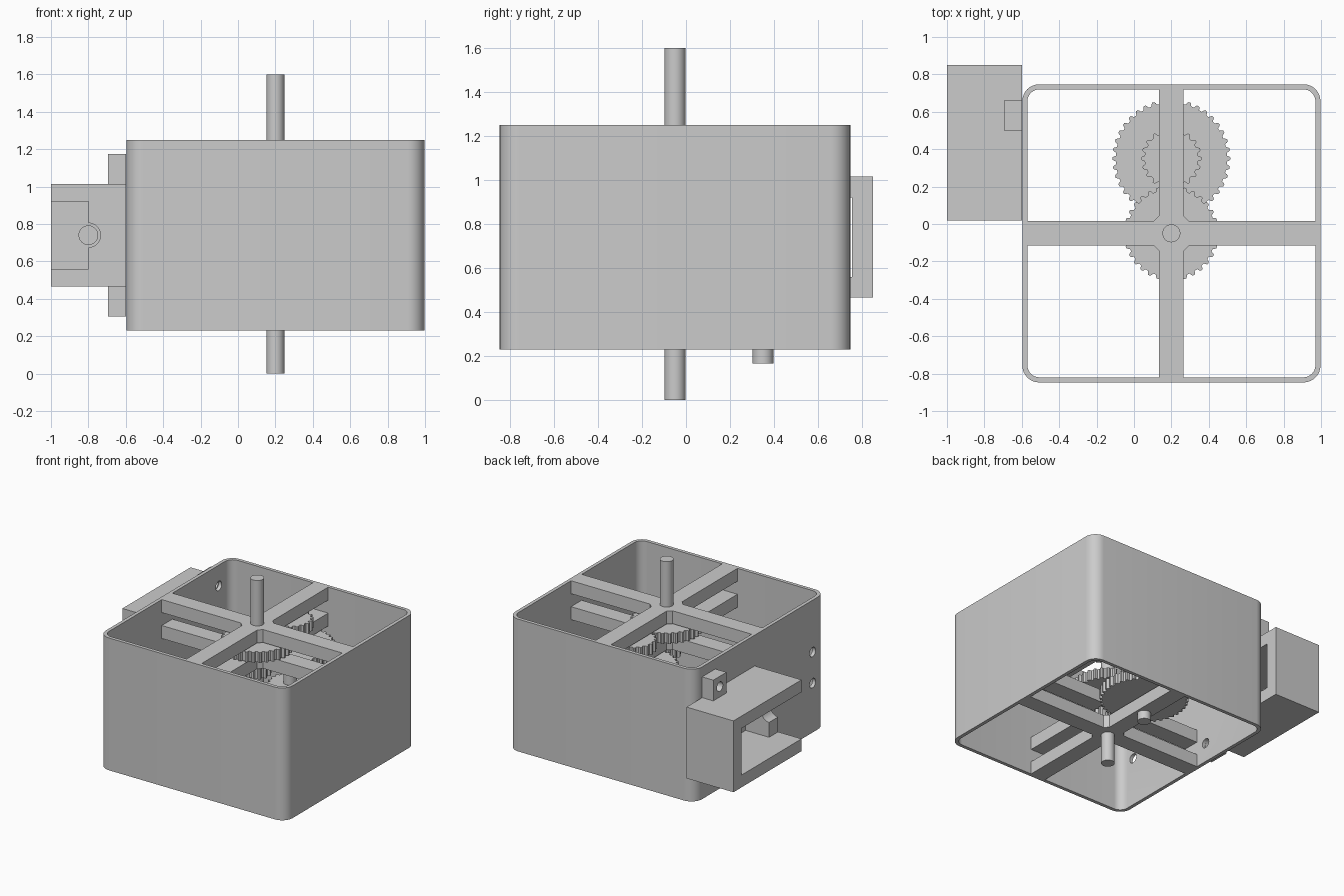
import bpy, bmesh
from math import cos, sin, pi, radians
from mathutils import Matrix

if "Cube" in bpy.data.objects:
    bpy.data.objects.remove(bpy.data.objects["Cube"])

grey = bpy.data.materials.new("light_grey")
grey.use_nodes = True
grey.diffuse_color = (0.6, 0.6, 0.6, 1)
grey.node_tree.nodes["Principled BSDF"].inputs["Base Color"].default_value = (0.6, 0.6, 0.6, 1)

AX, AY = 0.2, -0.05          # main shaft
BY = 0.35                    # second shaft
MODULE = (BY - AY) / 52      # tooth size for 52 teeth over the shaft spacing


def add(name, bm):
    bmesh.ops.recalc_face_normals(bm, faces=bm.faces)
    mesh = bpy.data.meshes.new(name)
    bm.to_mesh(mesh)
    bm.free()
    mesh.materials.append(grey)
    obj = bpy.data.objects.new(name, mesh)
    bpy.context.collection.objects.link(obj)
    return obj


def prism(name, points, z0, z1):
    bm = bmesh.new()
    face = bm.faces.new([bm.verts.new((x, y, z0)) for x, y in points])
    new = bmesh.ops.extrude_face_region(bm, geom=[face])["geom"]
    bmesh.ops.translate(bm, vec=(0, 0, z1 - z0),
                        verts=[v for v in new if isinstance(v, bmesh.types.BMVert)])
    return add(name, bm)


def box(name, x0, x1, y0, y1, z0, z1):
    return prism(name, [(x0, y0), (x1, y0), (x1, y1), (x0, y1)], z0, z1)


def rod(name, centre, radius, length, axis="Z"):
    bm = bmesh.new()
    turn = {"X": Matrix.Rotation(pi / 2, 4, "Y"), "Y": Matrix.Rotation(pi / 2, 4, "X"),
            "Z": Matrix.Identity(4)}[axis]
    bmesh.ops.create_cone(bm, cap_ends=True, segments=32, radius1=radius, radius2=radius,
                          depth=length, matrix=Matrix.Translation(centre) @ turn)
    return add(name, bm)


def cut(obj, cutters):
    for c in cutters:
        c.hide_render = True
        mod = obj.modifiers.new("cut", "BOOLEAN")
        mod.operation, mod.solver, mod.object = "DIFFERENCE", "EXACT", c
    deps = bpy.context.evaluated_depsgraph_get()
    mesh = bpy.data.meshes.new_from_object(obj.evaluated_get(deps))
    obj.modifiers.clear()
    obj.data = mesh
    for c in cutters:
        bpy.data.objects.remove(c)


def smooth(obj):
    bpy.ops.object.select_all(action="DESELECT")
    obj.select_set(True)
    bpy.context.view_layer.objects.active = obj
    bpy.ops.object.shade_smooth_by_angle(angle=radians(30))


def rounded(half, r, n=8):
    pts = []
    for q, (sx, sy) in enumerate([(1, 1), (-1, 1), (-1, -1), (1, -1)]):
        for i in range(n + 1):
            a = (q + i / n) * pi / 2
            pts.append((AX + sx * (half - r) + r * cos(a), AY + sy * (half - r) + r * sin(a)))
    return pts


# Open square case with rounded corners
case = prism("case", rounded(0.797, 0.09), 0.23, 1.25)
cutters = [prism("case_cavity", rounded(0.77, 0.065), 0.1, 1.4)]
for y, z in [(-0.69, 0.61), (-0.69, 0.85), (0.58, 1.09), (0.11, 0.38)]:
    cutters.append(rod("wall_hole", (-0.6, y, z), 0.036, 0.12, "X"))
cut(case, cutters)
smooth(case)

# Cross-shaped shaft supports, with chamfered inner corners
w, c, reach = 0.065, 0.03, 0.775
quarter = [(reach, -w), (reach, w), (w + c, w), (w, w + c)]
cross = []
for q in range(4):
    ca, sa = round(cos(q * pi / 2)), round(sin(q * pi / 2))
    cross += [(AX + x * ca - y * sa, AY + x * sa + y * ca) for x, y in quarter]
for level, z in [("bottom", 0.23), ("lower", 0.43), ("upper", 0.95), ("top", 1.15)]:
    prism(level + "_cross_support", cross, z, z + 0.1)

# Shafts
smooth(rod("main_shaft", (AX, AY, 0.8), 0.048, 1.6))
smooth(rod("second_shaft", (AX, BY, 0.66), 0.048, 0.99))


def gear(name, y, teeth, z0, z1, phase):
    pitch = MODULE * teeth
    root, tip = pitch - 1.3 * MODULE, pitch + MODULE
    step = 2 * pi / teeth
    pts = []
    for i in range(teeth):
        for f, r in [(-0.32, root), (-0.24, pitch), (-0.12, tip),
                     (0.12, tip), (0.24, pitch), (0.32, root)]:
            a = phase + (i + f) * step
            pts.append((AX + r * cos(a), y + r * sin(a)))
    return prism(name, pts, z0, z1)


# Meshing gear pairs: a tooth of the second shaft meets a gap of the main one
for level, z, main, second in [("first", 0.34, 12, 40), ("second", 0.56, 32, 20),
                               ("third", 0.86, 12, 40), ("fourth", 1.06, 32, 20)]:
    gear(level + "_main_gear", AY, main, z, z + 0.08, pi / 2 + pi / main)
    gear(level + "_second_gear", BY, second, z, z + 0.08, -pi / 2)

# Motor bracket on the side of the case: window, open slot and shaft seat
bracket = box("motor_bracket", -1, -0.6, 0.02, 0.85, 0.465, 1.015)
cut(bracket, [
    box("bracket_window", -1.1, -0.5, 0.13, 0.755, 0.56, 0.92),
    box("bracket_slot", -1.1, -0.8, -0.1, 0.2, 0.56, 0.92),
    rod("shaft_notch", (-0.8, 0.07, 0.74), 0.065, 0.3, "Y"),
    rod("shaft_seat", (-0.8, 0.755, 0.74), 0.05, 0.1, "Y")])
smooth(bracket)

# Screw tabs above and below the bracket
for name, y, z0, z1 in [("upper_tab", 0.58, 1.015, 1.175), ("lower_tab", 0.11, 0.305, 0.465)]:
    tab = box(name, -0.695, -0.6, y - 0.08, y + 0.08, z0, z1)
    cut(tab, [rod("tab_hole", (-0.65, y, (z0 + z1) / 2), 0.036, 0.2, "X")])
    smooth(tab)
